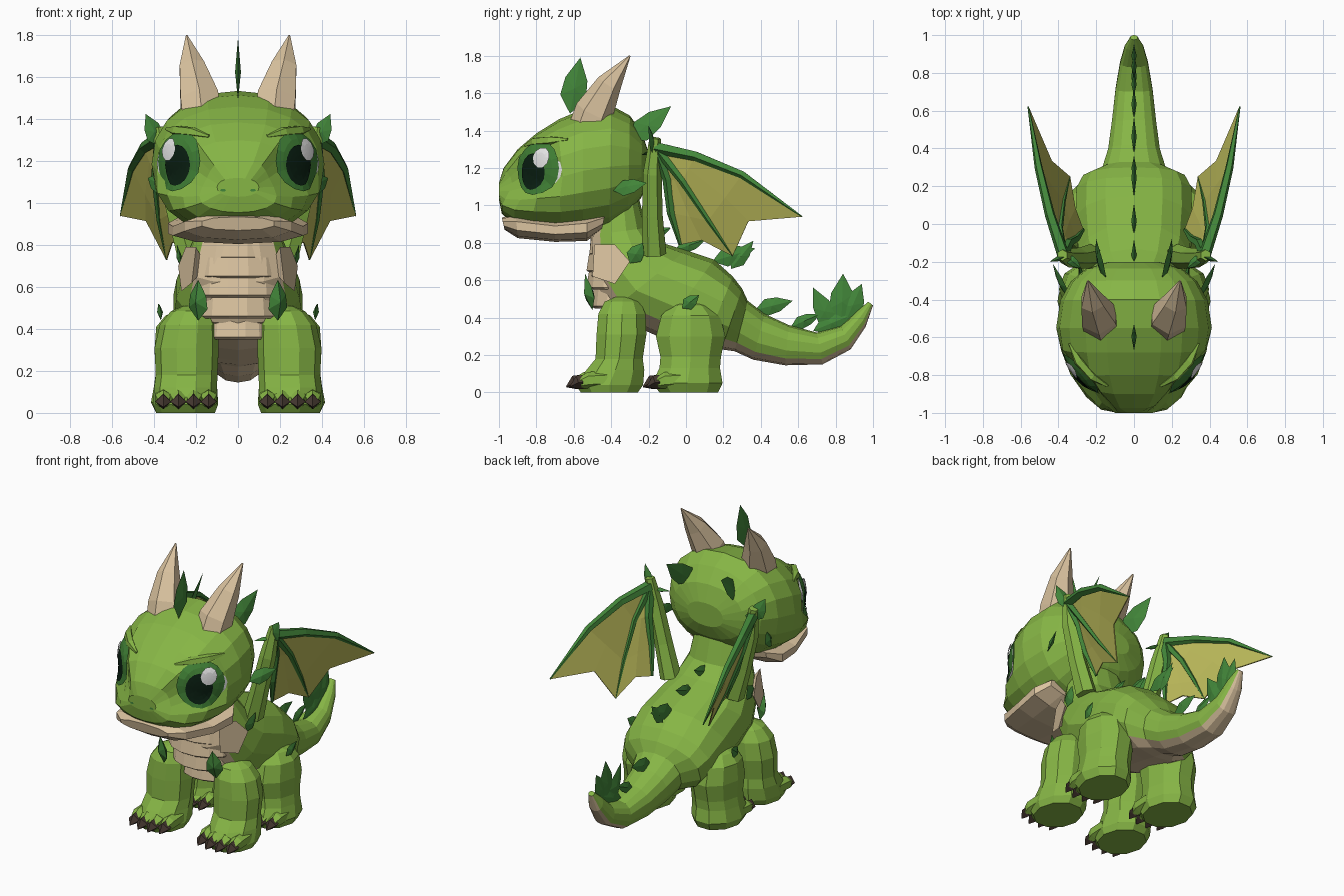
import bpy, bmesh, math
from mathutils import Vector as V
from mathutils.bvhtree import BVHTree

if "Cube" in bpy.data.objects:
    bpy.data.objects.remove(bpy.data.objects["Cube"])


def material(name, r, g, b):
    m = bpy.data.materials.new(name)
    m.diffuse_color = (r, g, b, 1)
    m.use_nodes = True
    m.node_tree.nodes["Principled BSDF"].inputs["Base Color"].default_value = m.diffuse_color
    return m


GREEN = material("skin green", .24, .465, .06)
LEAF = material("leaf green", .055, .24, .042)
IRIS = material("iris green", .05, .21, .035)
TAN = material("belly tan", .71, .55, .35)
MEMB = material("membrane olive", .51, .50, .105)
CLAW = material("claw brown", .06, .04, .03)
PUPIL = material("pupil black", .003, .014, .006)
WHITE = material("eye white", .80, .80, .80)


def make(name, verts, faces, mats, idx=None, mirror=False):
    """Mesh object, optionally with a mirrored copy across x."""
    verts, faces = [V(v) for v in verts], [tuple(f) for f in faces]
    idx = list(idx or [0] * len(faces))
    if mirror:
        n = len(verts)
        verts += [V((-v.x, v.y, v.z)) for v in verts]
        faces += [tuple(i + n for i in reversed(f)) for f in faces]
        idx += idx
    me = bpy.data.meshes.new(name)
    me.from_pydata(verts, [], faces)
    for m in mats:
        me.materials.append(m)
    for p, i in zip(me.polygons, idx):
        p.material_index = i
    bm = bmesh.new()
    bm.from_mesh(me)
    bmesh.ops.recalc_face_normals(bm, faces=bm.faces)
    bm.to_mesh(me)
    bm.free()
    ob = bpy.data.objects.new(name, me)
    bpy.context.collection.objects.link(ob)
    return ob


def skin(name, rings, mats, rule=None, mirror=False):
    """Join rings of points into a capped solid; rule(segment angle) picks the material."""
    n = len(rings[0])
    verts = [p for r in rings for p in r]
    faces, idx = [], []
    for k in range(len(rings) - 1):
        for j in range(n):
            a, b = k * n + j, k * n + (j + 1) % n
            faces.append((a, b, b + n, a + n))
            idx.append(rule(2 * math.pi * (j + .5) / n) if rule else 0)
    faces += [range(n), range(len(verts) - n, len(verts))]
    return make(name, verts, faces, mats, idx + [0, 0], mirror)


def profile_loft(name, rows, mats, n=14, rule=None, power=.88, shape=lambda p: p):
    """Rows: top y, top z, bottom y, bottom z, half width."""
    def bend(t):
        return math.copysign(abs(t) ** power, t)
    rings = []
    for ty, tz, by, bz, w in rows:
        c, u = V((0, (ty + by) / 2, (tz + bz) / 2)), V((0, (ty - by) / 2, (tz - bz) / 2))
        rings.append([shape(c + u * bend(math.cos(a)) + V((w * bend(math.sin(a)), 0, 0)))
                      for a in (2 * math.pi * j / n for j in range(n))])
    return skin(name, rings, mats, rule)


def stack(name, rows, mat, n=10, mirror=True):
    """Rows: centre x, front y, back y, z, half width."""
    rings = [[V((x + w * math.sin(a), (f + b) / 2 + (b - f) / 2 * math.cos(a), z))
              for a in (2 * math.pi * (j + .5) / n for j in range(n))] for x, f, b, z, w in rows]
    return skin(name, rings, [mat], mirror=mirror)


def tube(name, pts, radii, mat, n=5, mirror=True):
    pts = [V(p) for p in pts]
    rings = []
    for i, p in enumerate(pts):
        d = (pts[min(i + 1, len(pts) - 1)] - pts[max(i - 1, 0)]).normalized()
        u = d.cross(V((1, 0, 0))).normalized()
        w = d.cross(u)
        rings.append([p + (u * math.cos(a) + w * math.sin(a)) * radii[i]
                      for a in (2 * math.pi * j / n for j in range(n))])
    return skin(name, rings, [mat], mirror=mirror)


def leaf(name, base, tip, width, flat=(1, 0, 0), mirror=False, thick=.014):
    """Leaf-shaped spike, thin along the flat direction."""
    b, t, f = V(base), V(tip), V(flat).normalized()
    s, m = (t - b).cross(f).normalized() * width, b.lerp(t, .45)
    rim = [b, b.lerp(t, .3) + s, b.lerp(t, .62) + s * .85, t,
           b.lerp(t, .62) - s * .85, b.lerp(t, .3) - s]
    faces = [(c, i, (i + 1) % 6) for c in (6, 7) for i in range(6)]
    return make(name, rim + [m + f * thick, m - f * thick], faces, [LEAF], mirror=mirror)


# Torso and tail in one sweep, with a tan underside
profile_loft("body_and_tail", [
    (-.25, 1.03, -.48, 1.0, .17), (-.21, .88, -.51, .84, .20), (-.13, .80, -.52, .62, .26),
    (.0, .76, -.42, .42, .30), (.15, .71, -.15, .30, .315), (.25, .62, .10, .25, .31),
    (.30, .555, .19, .23, .275), (.33, .49, .26, .22, .17), (.42, .42, .36, .175, .14),
    (.55, .36, .53, .145, .12), (.70, .32, .73, .15, .10), (.83, .355, .88, .23, .075),
    (.92, .44, .96, .35, .05), (.975, .485, 1.0, .465, .02)],
    [GREEN, TAN], rule=lambda a: int(math.cos(a) < -.6))

# Overlapping belly plates
for i, (z1, z0, w, f) in enumerate([(.86, .73, .205, -.515), (.74, .64, .225, -.53),
                                    (.65, .55, .22, -.53), (.56, .45, .20, -.505),
                                    (.46, .35, .165, -.43)]):
    stack(f"belly_plate_{i + 1}", [(0, f + .008, -.22, z1, w - .01), (0, f - .006, -.2, z0 + .012, w),
                                   (0, f + .012, -.2, z0, w - .006)], TAN, 14, False)
make("chest_flap", [(.20, -.49, .79), (.25, -.38, .79), (.285, -.30, .70), (.27, -.38, .58),
                    (.22, -.50, .62), (.15, -.40, .7)],
     [(0, 1, 2, 3, 4)] + [(5, i, (i + 1) % 5) for i in range(5)], [TAN], mirror=True)

EYE_OUT = V((.74, -.67, .03)).normalized()


def flatten_sockets(p):
    """Flatten the head diagonally around the eyes, leaving the muzzle full."""
    q = V((abs(p.x), p.y, p.z))
    axis = V((.741, -.671, 0))
    over = q.dot(axis) - (.728 + max(0, 1.13 - p.z) * .6)
    if over > 0 and q.x > .1:
        q -= axis * over
    return V((math.copysign(q.x, p.x), q.y, q.z))


# Head and jaw
head = profile_loft("head", [
    (-1.0, 1.12, -1.0, 1.03, .10), (-.975, 1.20, -.985, .955, .21), (-.90, 1.30, -.92, .90, .305),
    (-.80, 1.385, -.82, .87, .37), (-.68, 1.46, -.67, .85, .402), (-.55, 1.515, -.55, .855, .412),
    (-.40, 1.535, -.41, .88, .39), (-.30, 1.48, -.31, .95, .335), (-.235, 1.39, -.24, 1.04, .255),
    (-.20, 1.28, -.20, 1.13, .13)], [GREEN], n=20, power=.89, shape=flatten_sockets)
profile_loft("lower_jaw", [
    (-.985, .935, -.97, .87, .18), (-.91, .955, -.90, .825, .265), (-.70, .93, -.70, .805, .325),
    (-.53, .95, -.53, .81, .35), (-.43, .965, -.45, .87, .29)], [TAN], n=10)

tree = BVHTree.FromObject(head, bpy.context.evaluated_depsgraph_get())
EYE = V((.28, -.79, 1.20))


def patch(name, centre, normal, ru, rv, mat, lift, segs=16, bulge=.028):
    """Thin disc that follows the head surface, domed over the eye."""
    c, n = V(centre), V(normal).normalized()
    u = V((0, 0, 1)).cross(n).normalized()
    v = n.cross(u)

    def drop(p):
        hit = tree.ray_cast(p + n * .3, -n, .5)[0]
        r2 = ((p - EYE).dot(u) / .15) ** 2 + ((p - EYE).dot(v) / .145) ** 2
        return (hit or p) + n * (lift + bulge * max(0, 1 - r2))
    verts = [drop(c)]
    for k in (1, 2, 3, 4):
        for j in range(segs):
            a = 2 * math.pi * j / segs
            verts.append(drop(c + u * math.cos(a) * ru * k / 4 + v * math.sin(a) * rv * k / 4))
    faces = [(0, 1 + j, 1 + (j + 1) % segs) for j in range(segs)]
    for k in range(3):
        for j in range(segs):
            a, b = 1 + k * segs + j, 1 + k * segs + (j + 1) % segs
            faces.append((a, a + segs, b + segs, b))
    make(name, verts, faces, [mat], mirror=True)


# Eyes and nostrils
patch("eye_white", (.291, -.778, 1.19), EYE_OUT, .15, .10, WHITE, .005)
patch("iris", EYE, EYE_OUT, .15, .145, IRIS, .010)
patch("pupil", (.275, -.805, 1.18), EYE_OUT, .085, .098, PUPIL, .015)
patch("eye_glint", (.32, -.765, 1.255), EYE_OUT, .053, .055, WHITE, .020, 10)
patch("nostril", (.07, -.99, 1.06), (.1, -1, .1), .014, .007, LEAF, .006, 6, 0)

# Brow ridges snapped to the head
brow = [tree.find_nearest(V(p))[0] for p in
        [(.15, -.89, 1.355), (.23, -.84, 1.375), (.32, -.75, 1.38), (.37, -.64, 1.37)]]
tube("brow", brow, [.008, .026, .028, .008], GREEN)

# Horns
tube("horn", [(.175, -.52, 1.42), (.185, -.49, 1.50), (.22, -.41, 1.65), (.245, -.30, 1.80)],
     [.105, .105, .068, .004], TAN, 6)

# Head leaves
leaf("crest_leaf", (0, -.62, 1.49), (0, -.565, 1.79), .07)
leaf("back_head_leaf", (.16, -.31, 1.34), (.20, -.08, 1.53), .065, (1, -.4, .2), True)
leaf("cheek_leaf", (.35, -.39, 1.08), (.43, -.21, 1.12), .045, (1, -.6, .4), True)

# Body leaves
leaf("chest_leaf", (.19, -.50, .44), (.19, -.54, .635), .05, (.5, -1, 0), True, .03)
leaf("shoulder_leaf", (.27, -.30, .69), (.29, -.23, .80), .045, (1, 0, 0), True)
leaf("thigh_leaf", (.365, -.02, .45), (.38, .07, .52), .035, (1, 0, 0), True)

# Spine and tail leaves: base y, base z, tip y, tip z, width
for i, (by, bz, ty, tz, w) in enumerate([
        (-.23, .82, -.08, .88, .035), (-.06, .76, .11, .82, .035), (.14, .70, .37, .77, .05),
        (.24, .66, .36, .81, .04), (.37, .44, .57, .49, .045), (.56, .35, .72, .42, .035),
        (.79, .33, .68, .56, .055), (.83, .36, .84, .635, .07), (.85, .37, .94, .58, .06),
        (.68, .33, .90, .42, .05)]):
    leaf(f"spine_leaf_{i + 1}", (0, by, bz), (0, ty, tz), w)

# Legs
stack("front_leg", [
    (.25, -.57, -.25, 0, .14), (.25, -.60, -.22, .04, .155), (.25, -.54, -.215, .12, .15),
    (.245, -.49, -.225, .18, .147), (.245, -.485, -.205, .31, .153), (.235, -.475, -.21, .42, .138),
    (.22, -.44, -.24, .485, .10), (.21, -.38, -.29, .51, .05)], GREEN)
stack("hind_leg", [
    (.25, -.15, .18, 0, .14), (.255, -.19, .205, .05, .16), (.25, -.15, .19, .13, .15),
    (.245, -.145, .195, .19, .147), (.245, -.17, .22, .30, .153), (.245, -.14, .19, .41, .145),
    (.235, -.09, .13, .465, .11), (.22, -.04, .06, .49, .05)], GREEN)

# Toes and claws
for label, y in (("front", -.54), ("hind", -.13)):
    for i in range(4):
        x = .14 + .072 * i
        yy = y + (.02 if i in (0, 3) else 0)
        tube(f"{label}_toe_{i + 1}", [(x, yy + .1, .07), (x, yy, .065), (x, yy - .045, .05)],
             [.045, .045, .03], GREEN, 6)
        tube(f"{label}_claw_{i + 1}", [(x, yy - .03, .055), (x, yy - .055, .053), (x, yy - .10, .03)],
             [.038, .038, .003], CLAW, 4)

# Wings
wrist = V((.375, -.16, 1.31))
lead = [wrist, V((.445, .05, 1.265)), V((.505, .30, 1.165)), V((.56, .62, .94))]
mid = [wrist, V((.395, -.02, 1.13)), V((.375, .12, .92)), V((.34, .25, .73))]
root = [wrist, V((.345, -.10, 1.14)), V((.31, -.08, .96)), V((.27, -.03, .79))]
tube("wing_arm", [(.23, -.17, .74), (.29, -.18, .95), (.345, -.18, 1.17), (.38, -.165, 1.36)],
     [.065, .055, .05, .03], GREEN, 6)
tube("wing_lead_finger", lead, [.034, .028, .022, .004], LEAF)
tube("wing_mid_finger", mid, [.026, .02, .014, .004], LEAF)
tube("wing_root_finger", root, [.03, .026, .022, .01], LEAF)
leaf("wing_thumb", (.37, -.17, 1.27), (.44, -.20, 1.425), .045, (.3, 1, 0), True)
leaf("wing_inner_spike", (.36, -.17, 1.29), (.28, -.235, 1.27), .025, (0, 0, 1), True)


def web(name, a, b, sag):
    """Membrane between two fingers with a scalloped free edge."""
    verts = []
    for k in range(4):
        m = a[k].lerp(b[k], .5)
        verts += [a[k], m.lerp(wrist, sag if k == 3 else 0), b[k]]
    faces = [(k * 3 + i, k * 3 + i + 1, k * 3 + i + 4, k * 3 + i + 3)
             for k in range(1, 3) for i in range(2)] + [(0, 3, 4), (0, 4, 5)]
    ob = make(name, verts, faces, [MEMB], mirror=True)
    mod = ob.modifiers.new("thickness", 'SOLIDIFY')
    mod.thickness, mod.offset = .006, 0


web("outer_membrane", lead, mid, .17)
web("inner_membrane", mid, root, .10)
